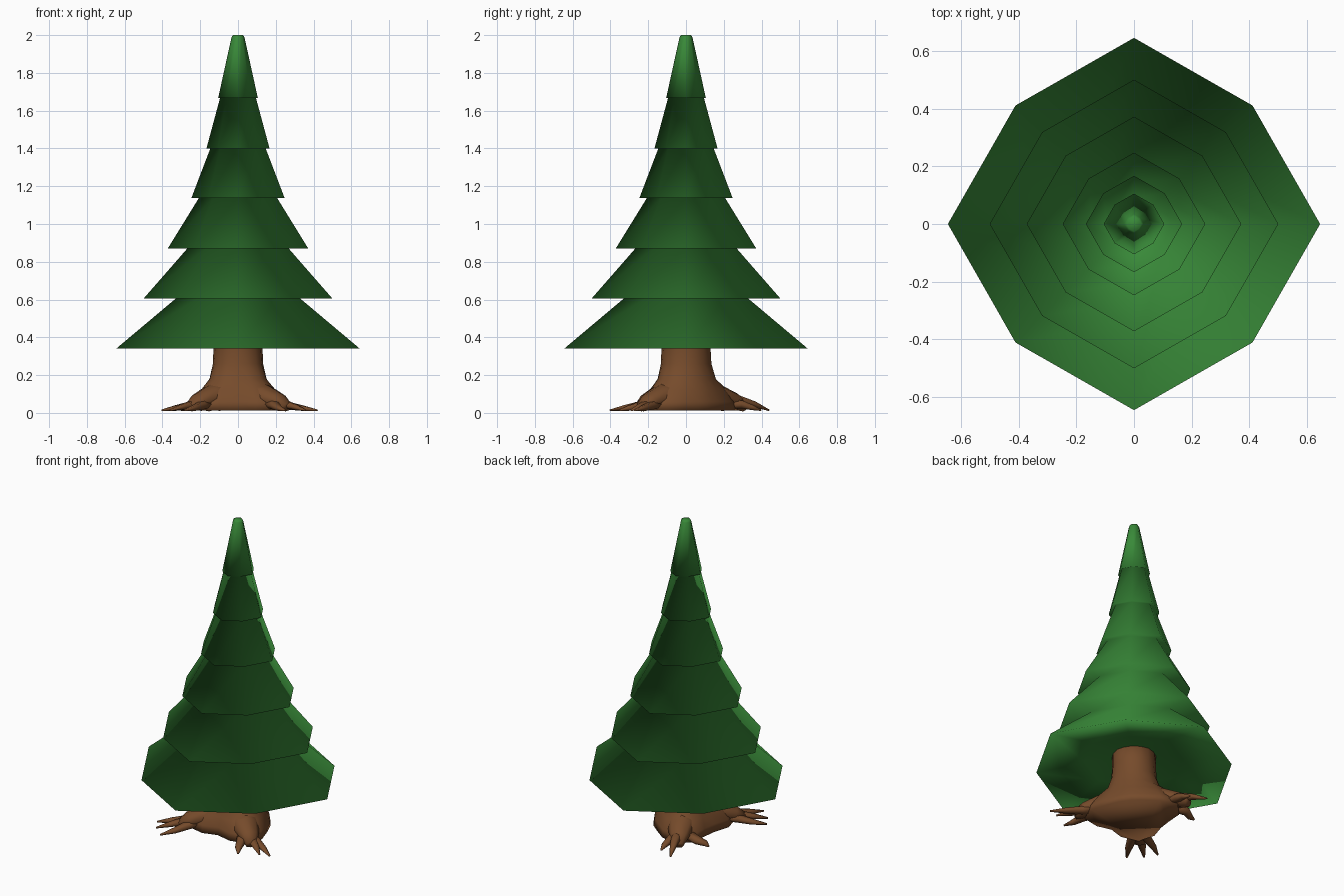
import bpy, bmesh, math
from mathutils import Vector

if "Cube" in bpy.data.objects:
    bpy.data.objects.remove(bpy.data.objects["Cube"])


def material(name, rgb):
    m = bpy.data.materials.new(name)
    m.diffuse_color = (*rgb, 1)
    m.use_nodes = True
    m.node_tree.nodes["Principled BSDF"].inputs["Base Color"].default_value = m.diffuse_color
    return m


GREEN = material("needle green", (0.04, 0.25, 0.04))
BROWN = material("bark brown", (0.18, 0.07, 0.024))


def finish(bm, name, mat):
    """Turn the bmesh into a fully smooth-shaded object."""
    bmesh.ops.recalc_face_normals(bm, faces=bm.faces)
    for f in bm.faces:
        f.smooth = True
    me = bpy.data.meshes.new(name)
    bm.to_mesh(me)
    bm.free()
    me.materials.append(mat)
    ob = bpy.data.objects.new(name, me)
    bpy.context.collection.objects.link(ob)
    return ob


def skin_rings(bm, rings):
    """Join successive vertex loops with quads and cap both ends."""
    loops = [[bm.verts.new(p) for p in ring] for ring in rings]
    n = len(loops[0])
    for a, b in zip(loops, loops[1:]):
        for i in range(n):
            j = (i + 1) % n
            bm.faces.new((a[i], a[j], b[j], b[i]))
    bm.faces.new(loops[0][::-1])
    bm.faces.new(loops[-1])


def tube(bm, path, sides=7, flat=0.75):
    """Tapered limb; path entries are (point, radius)."""
    rings = []
    for k, (p, r) in enumerate(path):
        a = path[max(k - 1, 0)][0]
        b = path[min(k + 1, len(path) - 1)][0]
        t = (b - a).normalized()
        side = t.cross(Vector((0, 0, 1))).normalized()
        up = side.cross(t)
        ring = []
        for i in range(sides):
            w = 2 * math.pi * i / sides
            q = p + side * r * math.cos(w) + up * r * flat * math.sin(w)
            q.z = max(q.z, 0.008)
            ring.append(q)
        rings.append(ring)
    skin_rings(bm, rings)


# Canopy: six skirts in one stepped eight-sided profile, soft over every rim
rims = [(0.645, 0.34), (0.50, 0.605), (0.372, 0.87),
        (0.247, 1.137), (0.167, 1.40), (0.105, 1.667)]
tops = [0.325, 0.265, 0.205, 0.145, 0.094]
profile = [(0.11, 0.425), (0.32, 0.395)]
for i, (r, z) in enumerate(rims):
    profile.append((r, z))
    if i < len(tops):
        profile.append((tops[i], rims[i + 1][1] + 0.004))
profile += [(0.034, 1.99), (0.026, 2.0)]
bm = bmesh.new()
skin_rings(bm, [[Vector((r * (0.9 if i % 2 else 1) * math.cos(i * math.pi / 4),
                         r * (0.9 if i % 2 else 1) * math.sin(i * math.pi / 4), z))
                 for i in range(8)] for r, z in profile])
finish(bm, "canopy", GREEN)

# Each root: direction in degrees, then its toes as (direction, reach, lift)
ROOTS = [(-136, [(-147, 0.48, 0.015), (-137, 0.49, 0.025), (-125, 0.49, 0.015)]),
         (-42, [(-33, 0.50, 0.015), (-39, 0.46, 0.025), (-55, 0.43, 0.015)]),
         (117, [(104, 0.41, 0.02), (114, 0.48, 0.045), (147, 0.36, 0.015)])]


def lobe(w):
    best = max(math.cos(w - math.radians(deg)) for deg, _ in ROOTS)
    return max(best, 0) ** 6


# Trunk: flared column whose foot swells towards the three roots
bm = bmesh.new()
column = [(0.13, 0.46, 0), (0.13, 0.34, 0), (0.132, 0.26, 0.005),
          (0.148, 0.18, 0.02), (0.168, 0.12, 0.07), (0.188, 0.06, 0.10),
          (0.195, 0.012, 0.10)]
skin_rings(bm, [[Vector(((r + s * lobe(w)) * math.cos(w),
                         (r + s * lobe(w)) * math.sin(w), z))
                 for w in (2 * math.pi * i / 16 for i in range(16))]
                for r, z, s in column])
finish(bm, "trunk", BROWN)


def polar(deg, r, z):
    w = math.radians(deg)
    return Vector((r * math.cos(w), r * math.sin(w), z))


# Roots: a thick limb splitting into three pointed toes
for k, (deg, toes) in enumerate(ROOTS):
    bm = bmesh.new()
    tube(bm, [(polar(deg, 0.10, 0.11), 0.10), (polar(deg, 0.20, 0.085), 0.082),
              (polar(deg, 0.29, 0.06), 0.06), (polar(deg, 0.35, 0.03), 0.035)], 8)
    for aim, reach, lift in toes:
        d = aim - deg
        tube(bm, [(polar(deg + d * 0.3, 0.23, 0.05), 0.04),
                  (polar(deg + d * 0.7, 0.31, 0.025 + lift), 0.032),
                  (polar(deg + d * 0.95, 0.5 * (0.31 + reach), 0.015 + lift * 0.7), 0.022),
                  (polar(aim, reach, 0.014), 0.006)], 6)
    finish(bm, "root_%d" % (k + 1), BROWN)
